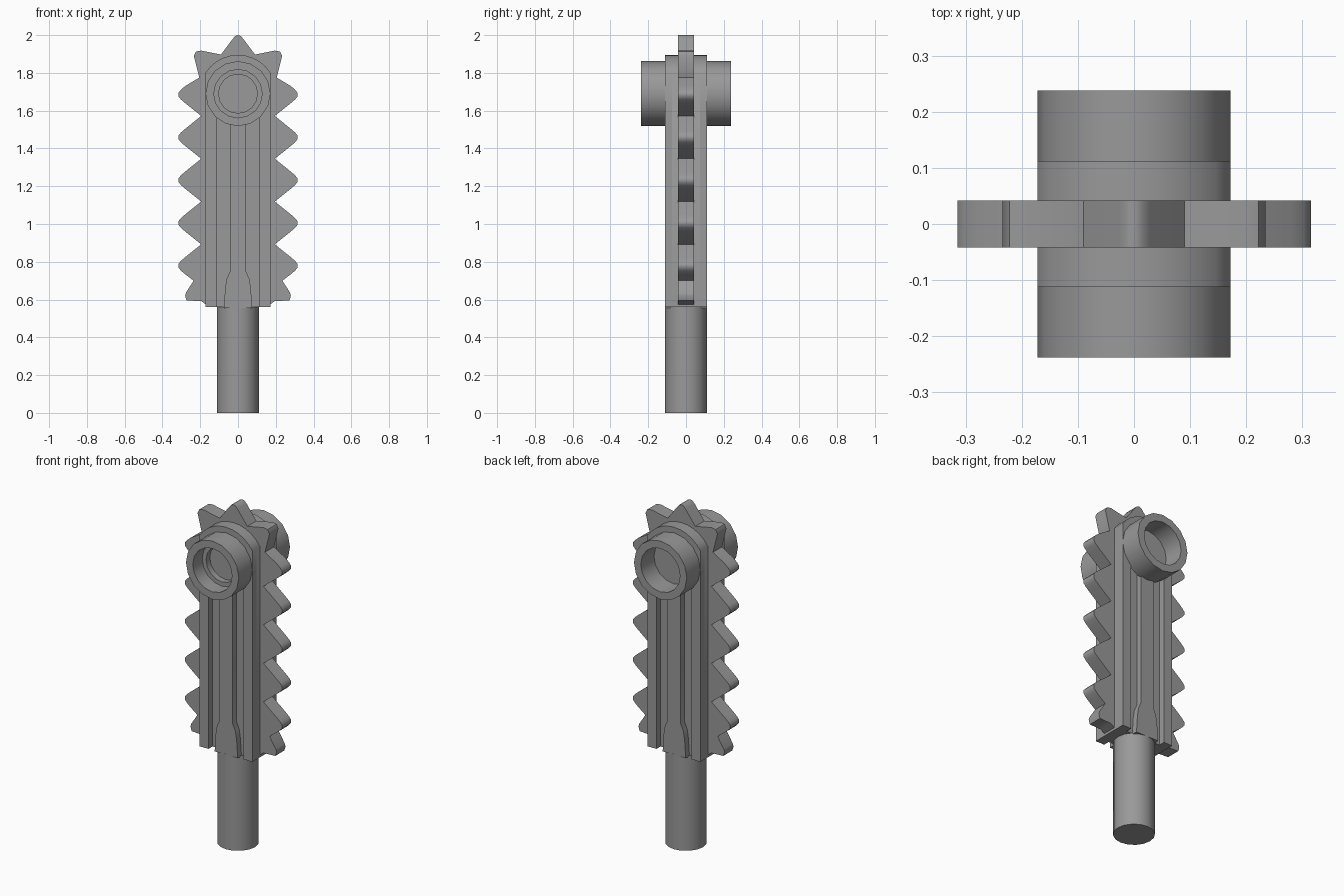
import bpy, bmesh, math

cube = bpy.data.objects.get("Cube")
if cube:
    bpy.data.objects.remove(cube, do_unlink=True)

grey = bpy.data.materials.new("neutral_grey")
grey.use_nodes = True
GREY = (0.32, 0.32, 0.32, 1)
grey.diffuse_color = GREY
grey.node_tree.nodes["Principled BSDF"].inputs["Base Color"].default_value = GREY

HEAD_Z = 1.69    # axis of the sockets
HALF_W = 0.172   # half width of the bar
HALF_D = 0.112   # half depth of the bar
SIDES = 16


def finish(name, bm, angle=42):
    bmesh.ops.remove_doubles(bm, verts=bm.verts, dist=1e-5)
    bmesh.ops.recalc_face_normals(bm, faces=bm.faces)
    mesh = bpy.data.meshes.new(name)
    bm.to_mesh(mesh)
    bm.free()
    mesh.materials.append(grey)
    obj = bpy.data.objects.new(name, mesh)
    bpy.context.collection.objects.link(obj)
    bpy.ops.object.select_all(action='DESELECT')
    obj.select_set(True)
    bpy.context.view_layer.objects.active = obj
    bpy.ops.object.shade_smooth_by_angle(angle=math.radians(angle))
    return obj


def slab(name, outline, depth):
    """Extrude an (x, z) outline symmetrically along y."""
    bm = bmesh.new()
    face = bm.faces.new([bm.verts.new((x, -depth, z)) for x, z in outline])
    grown = bmesh.ops.extrude_face_region(bm, geom=[face])["geom"]
    moved = [v for v in grown if isinstance(v, bmesh.types.BMVert)]
    bmesh.ops.translate(bm, verts=moved, vec=(0, 2 * depth, 0))
    return finish(name, bm)


def mirrored(half):
    """Complete a right-hand outline with its left half."""
    return half + [(-x, z) for x, z in reversed(half) if x > 1e-6]


def lathe(name, profile, sign):
    """Spin a (radius, y) profile about the socket axis."""
    bm = bmesh.new()
    verts = [bm.verts.new((r, sign * y, HEAD_Z)) for r, y in profile]
    edges = [bm.edges.new(pair) for pair in zip(verts, verts[1:])]
    bmesh.ops.spin(bm, geom=verts + edges, cent=(0, 0, HEAD_Z), axis=(0, 1, 0),
                   angle=2 * math.pi, steps=SIDES, use_merge=True)
    return finish(name, bm)


def arched(bottom):
    """Half outline of a bar with a rounded top."""
    radius = 0.205
    end = math.asin(HALF_W / radius)
    arc = [(radius * math.sin(end * i / 5), HEAD_Z + radius * math.cos(end * i / 5))
           for i in range(6)]
    return mirrored(arc + [(HALF_W, bottom)])


# Bar core and full-depth head
slab("bar_core", arched(0.56), 0.075)
slab("bar_head", arched(1.58), HALF_D)

# Raised rails along both edges
for side, label in ((-1, "right"), (1, "left")):
    slab(label + "_rail", [(side * x, z) for x, z in
         ((0.114, 0.56), (HALF_W, 0.56), (HALF_W, 1.65), (0.114, 1.65))], HALF_D)

# Centre rib, flared around the handle
slab("centre_rib", mirrored([(0.042, 1.65), (0.042, 0.75), (0.06, 0.71),
                             (0.068, 0.66), (0.075, 0.555)]), HALF_D - 0.002)

# Toothed blade
teeth = [(0, 2.0), (0.015, 1.995), (0.028, 1.98), (0.09, 1.897), (0.195, 1.918),
         (0.222, 1.913), (0.234, 1.89), (0.205, 1.775)]
for i in range(5):
    z = 1.685 - i * 0.2265
    tip = [(0.28, 0.045), (0.302, 0.026), (0.315, 0.01)]
    teeth += [(x, z + d) for x, d in tip] + [(x, z - d) for x, d in reversed(tip)]
    if i < 4:
        teeth.append((0.195, z - 0.113))
teeth += [(0.235, 0.7), (0.275, 0.638), (0.28, 0.62), (0.272, 0.595),
          (0.195, 0.592), (0.172, 0.575)]
slab("toothed_blade", mirrored(teeth), 0.042)

# Hollow sockets, the front one with an inner ledge
lathe("front_socket", [(HALF_W, 0.1), (HALF_W, 0.238), (0.128, 0.238), (0.128, 0.15),
                       (0.103, 0.15), (0.103, 0.115), (0, 0.115)], -1)
lathe("back_socket", [(HALF_W, 0.1), (HALF_W, 0.238), (0.128, 0.238), (0.128, 0.115),
                      (0, 0.115)], 1)

# Handle
bm = bmesh.new()
bmesh.ops.create_cone(bm, cap_ends=True, segments=SIDES, radius1=HALF_D,
                      radius2=HALF_D, depth=0.56)
bmesh.ops.translate(bm, verts=bm.verts, vec=(0, 0, 0.28))
finish("handle", bm)
